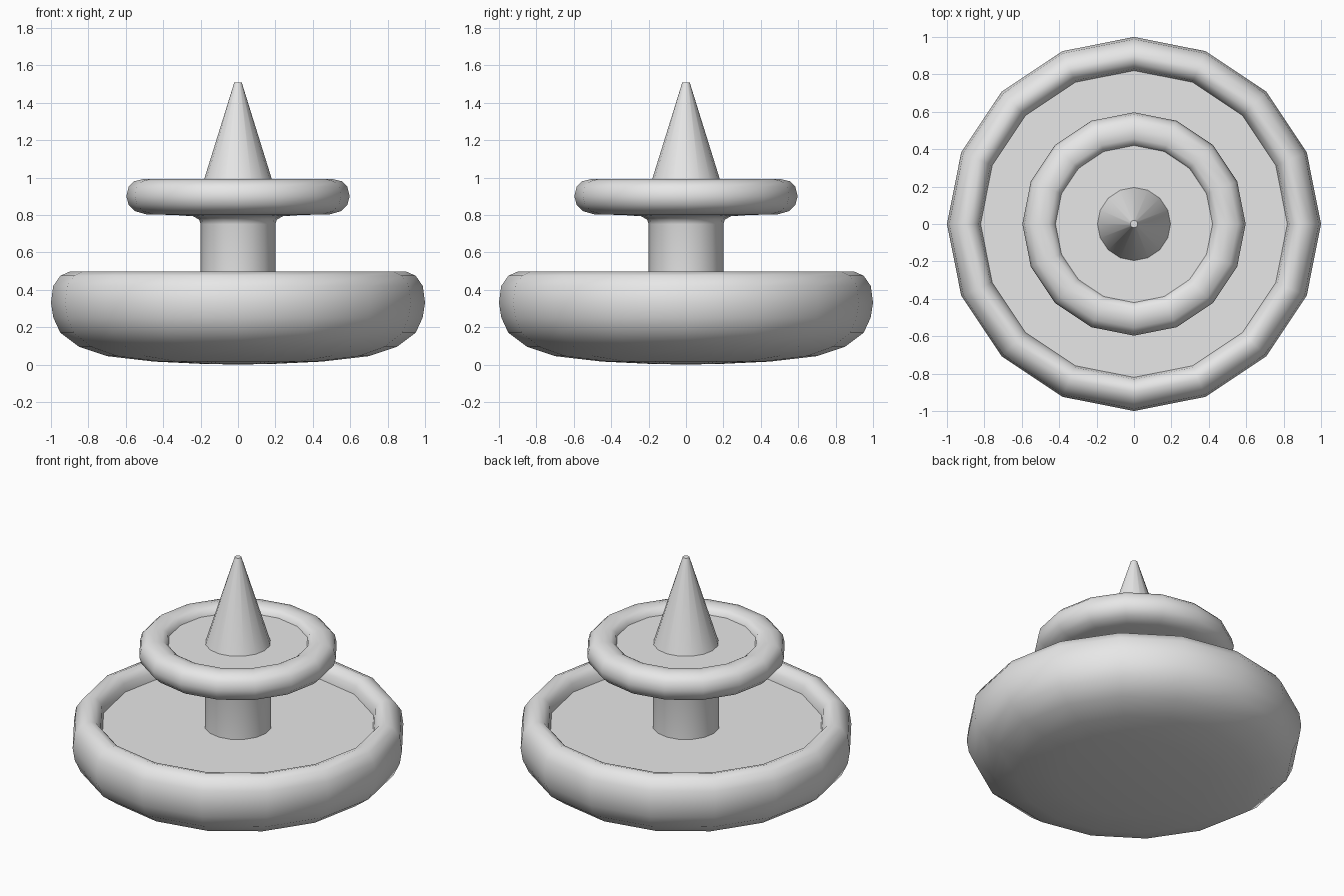
import bpy
import bmesh
import math

SIDES = 16

cube = bpy.data.objects.get("Cube")
if cube:
    bpy.data.objects.remove(cube, do_unlink=True)

# Single stone colour
stone = bpy.data.materials.new("grey stone")
stone.use_nodes = True
stone.diffuse_color = (0.8, 0.8, 0.8, 1)
stone.node_tree.nodes["Principled BSDF"].inputs["Base Color"].default_value = (0.8, 0.8, 0.8, 1)


def lathe(name, profile):
    """Turn an (r, z) profile, running from axis to axis, into a solid."""
    bm = bmesh.new()
    verts = [bm.verts.new((r, 0, z)) for r, z in profile]
    edges = [bm.edges.new(pair) for pair in zip(verts, verts[1:])]
    bmesh.ops.spin(bm, geom=verts + edges, cent=(0, 0, 0), axis=(0, 0, 1),
                   angle=math.tau, steps=SIDES)
    bmesh.ops.remove_doubles(bm, verts=bm.verts[:], dist=0.0005)
    bmesh.ops.recalc_face_normals(bm, faces=bm.faces[:])
    mesh = bpy.data.meshes.new(name)
    bm.to_mesh(mesh)
    bm.free()
    mesh.materials.append(stone)
    obj = bpy.data.objects.new(name, mesh)
    bpy.context.collection.objects.link(obj)
    bpy.ops.object.select_all(action="DESELECT")
    obj.select_set(True)
    bpy.context.view_layer.objects.active = obj
    bpy.ops.object.shade_smooth_by_angle(angle=math.radians(45))
    return obj


# Wide lower basin with a rounded rim and a flat, sunken floor
lathe("lower_basin", [
    (0, 0), (0.2, 0.004), (0.45, 0.016), (0.7, 0.045), (0.85, 0.095),
    (0.95, 0.17), (0.987, 0.25), (1, 0.33), (0.988, 0.42), (0.95, 0.475),
    (0.9, 0.497), (0.86, 0.485), (0.83, 0.45), (0.82, 0.4), (0, 0.4)])

# Column flaring into the small upper basin
lathe("column_and_upper_basin", [
    (0, 0.38), (0.2, 0.38), (0.2, 0.75), (0.208, 0.775), (0.24, 0.793),
    (0.34, 0.8), (0.49, 0.803), (0.55, 0.82), (0.585, 0.855), (0.597, 0.9),
    (0.585, 0.95), (0.555, 0.98), (0.5, 0.993), (0.455, 0.985),
    (0.43, 0.97), (0.42, 0.945), (0, 0.945)])

# Tapered spout with a small flat tip
lathe("spout", [(0, 0.93), (0.2, 0.93), (0.02, 1.508), (0, 1.508)])
